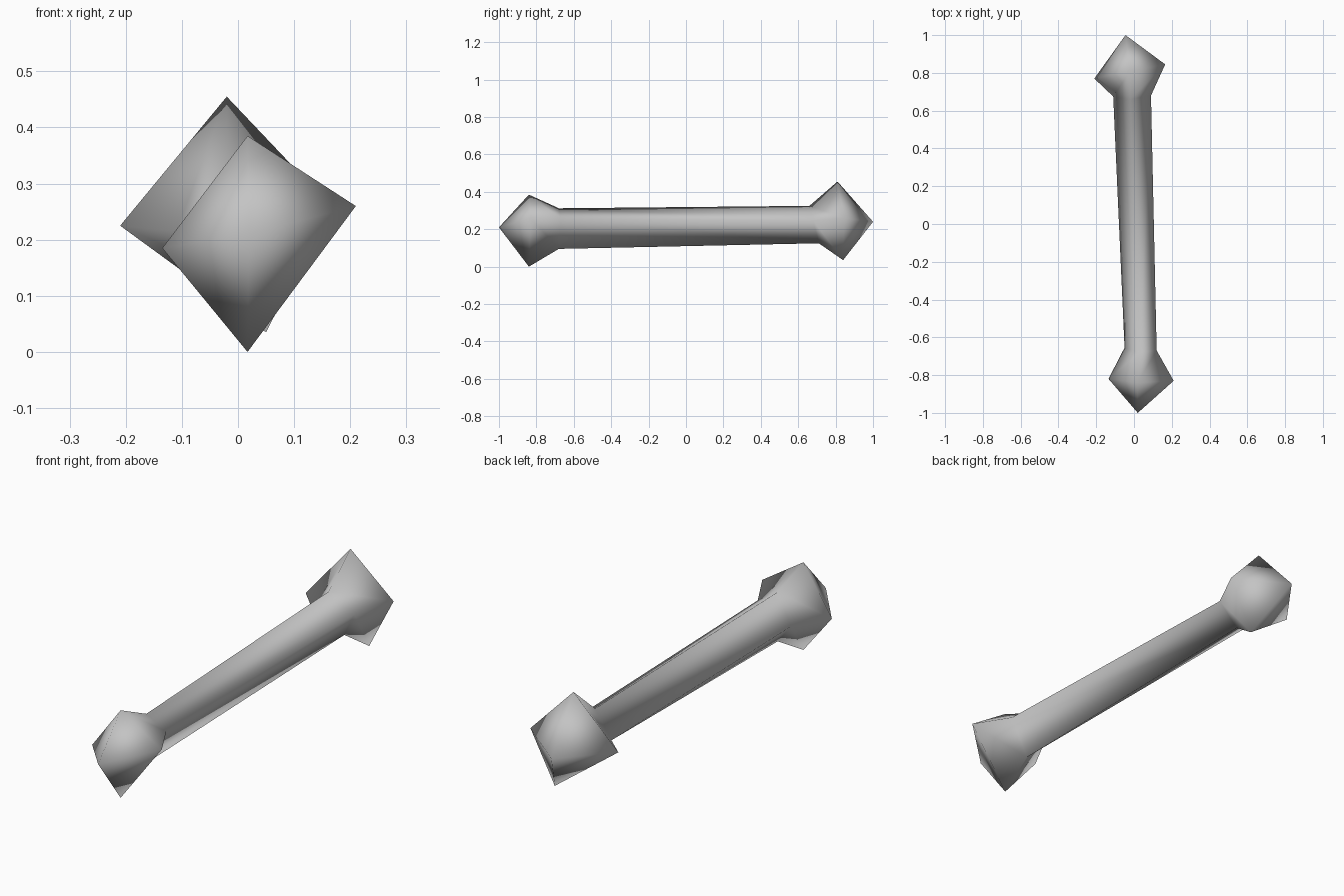
import bpy
import bmesh

cube = bpy.data.objects.get("Cube")
if cube:
    bpy.data.objects.remove(cube, do_unlink=True)

# Plain grey material
grey = bpy.data.materials.new("bone_grey")
grey.use_nodes = True
colour = (0.55, 0.55, 0.55, 1)
grey.diffuse_color = colour
grey.node_tree.nodes["Principled BSDF"].inputs["Base Color"].default_value = colour

# Four-sided sections along the bone: top, right, bottom, left corners
front_tip = (0.02, -1.0, 0.21)
back_tip = (-0.045, 1.0, 0.24)
front_knob = [(0.017, -0.84, 0.385), (0.21, -0.83, 0.26), (0.017, -0.84, 0), (-0.135, -0.82, 0.185)]
shaft_front = [(0.03, -0.68, 0.312), (0.12, -0.67, 0.255), (0.03, -0.68, 0.095), (-0.05, -0.655, 0.19)]
shaft_back = [(-0.02, 0.66, 0.325), (0.09, 0.68, 0.245), (0.02, 0.71, 0.125), (-0.11, 0.675, 0.215)]
back_knob = [(-0.02, 0.81, 0.455), (0.165, 0.845, 0.26), (0.05, 0.84, 0.035), (-0.21, 0.77, 0.225)]

bm = bmesh.new()
rings = [[bm.verts.new(p) for p in section]
         for section in (front_knob, shaft_front, shaft_back, back_knob)]


def skin(a, b):
    """Join two sections with side faces."""
    for i in range(len(a)):
        j = (i + 1) % len(a)
        bm.faces.new((a[i], a[j], b[j], b[i]))


def point(ring, tip):
    """Close a section with a pointed cap."""
    apex = bm.verts.new(tip)
    for i in range(len(ring)):
        bm.faces.new((ring[i], ring[(i + 1) % len(ring)], apex))


# Knobs and shaft form one continuous skin
for a, b in zip(rings, rings[1:]):
    skin(a, b)
point(rings[0], front_tip)
point(rings[-1], back_tip)
bmesh.ops.recalc_face_normals(bm, faces=bm.faces)
for face in bm.faces:
    face.smooth = True

mesh = bpy.data.meshes.new("bone")
bm.to_mesh(mesh)
bm.free()
mesh.materials.append(grey)
bone = bpy.data.objects.new("bone", mesh)
bpy.context.collection.objects.link(bone)
